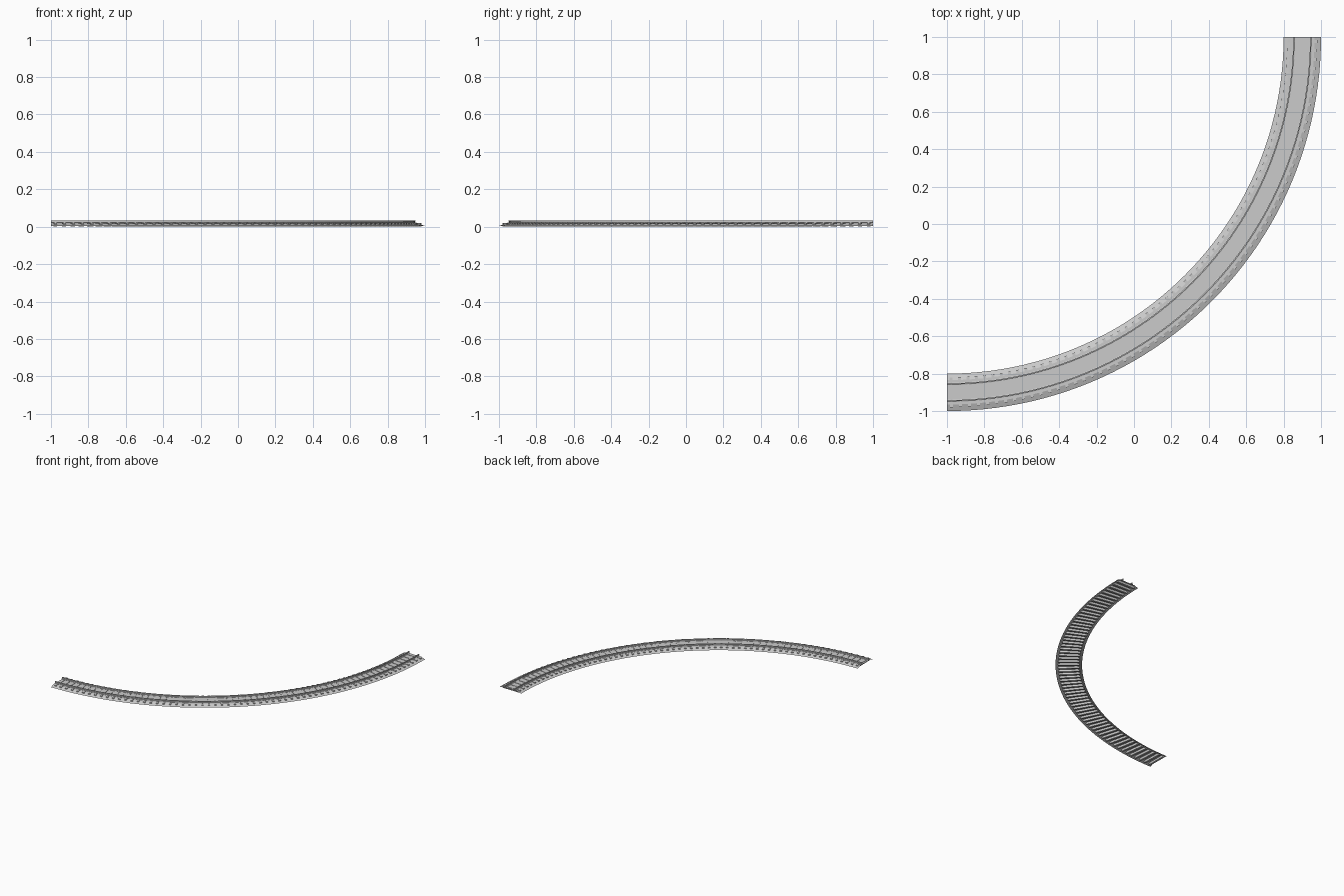
import bpy, bmesh, math

if "Cube" in bpy.data.objects:
    bpy.data.objects.remove(bpy.data.objects["Cube"])

CX, CY = -1.0, 1.0          # centre of the curve
SEG = 48
SLEEPERS = 64


def sweep(name, profile, closed):
    """Sweep an (radius, z) profile through the quarter circle."""
    bm = bmesh.new()
    rings = []
    for i in range(SEG + 1):
        a = -math.pi / 2 + math.pi / 2 * i / SEG
        rings.append([bm.verts.new((CX + r * math.cos(a), CY + r * math.sin(a), z))
                      for r, z in profile])
    n = len(profile)
    for p, q in zip(rings, rings[1:]):
        for j in range(n if closed else n - 1):
            k = (j + 1) % n
            bm.faces.new((p[j], q[j], q[k], p[k]))
    if closed:
        bm.faces.new(rings[0])
        bm.faces.new(rings[-1][::-1])
        bmesh.ops.recalc_face_normals(bm, faces=bm.faces)
    finish(name, bm)


def finish(name, bm):
    me = bpy.data.meshes.new(name)
    bm.to_mesh(me)
    bm.free()
    ob = bpy.data.objects.new(name, me)
    bpy.context.collection.objects.link(ob)
    return ob


# Gravel bed: open sheet with sloped shoulders
sweep("gravel_bed", [(1.8, 0.004), (1.835, 0.0165), (1.965, 0.0165), (2.0, 0.004)][::-1], False)

# Rails with foot, web and head
half = [(0.0065, 0.019), (0.0065, 0.0205), (0.0015, 0.0225),
        (0.0015, 0.028), (0.0035, 0.029), (0.0035, 0.033)]
for name, r in (("inner_rail", 1.855), ("outer_rail", 1.945)):
    sweep(name, [(r + x, z) for x, z in half] + [(r - x, z) for x, z in half[::-1]], True)


def block(bm, a, r, length, width, z0, z1):
    """Add a box at angle a and radius r, its length along the radius."""
    c, s = math.cos(a), math.sin(a)
    v = []
    for z in (z0, z1):
        for x, y in ((-1, -1), (1, -1), (1, 1), (-1, 1)):
            rr, t = r + x * length / 2, y * width / 2
            v.append(bm.verts.new((CX + rr * c - t * s, CY + rr * s + t * c, z)))
    for f in ((3, 2, 1, 0), (4, 5, 6, 7), (0, 1, 5, 4), (1, 2, 6, 5), (2, 3, 7, 6), (3, 0, 4, 7)):
        bm.faces.new([v[i] for i in f])


# Sleepers and rail fastenings
ties, clips = bmesh.new(), bmesh.new()
for i in range(SLEEPERS):
    a = -math.pi / 2 + math.pi / 2 * (i + 0.5) / SLEEPERS
    block(ties, a, 1.9, 0.16, 0.016, 0.0, 0.019)
    for r in (1.855, 1.945):
        block(clips, a, r, 0.018, 0.009, 0.0185, 0.0215)
finish("sleepers", ties)
finish("rail_clips", clips)
